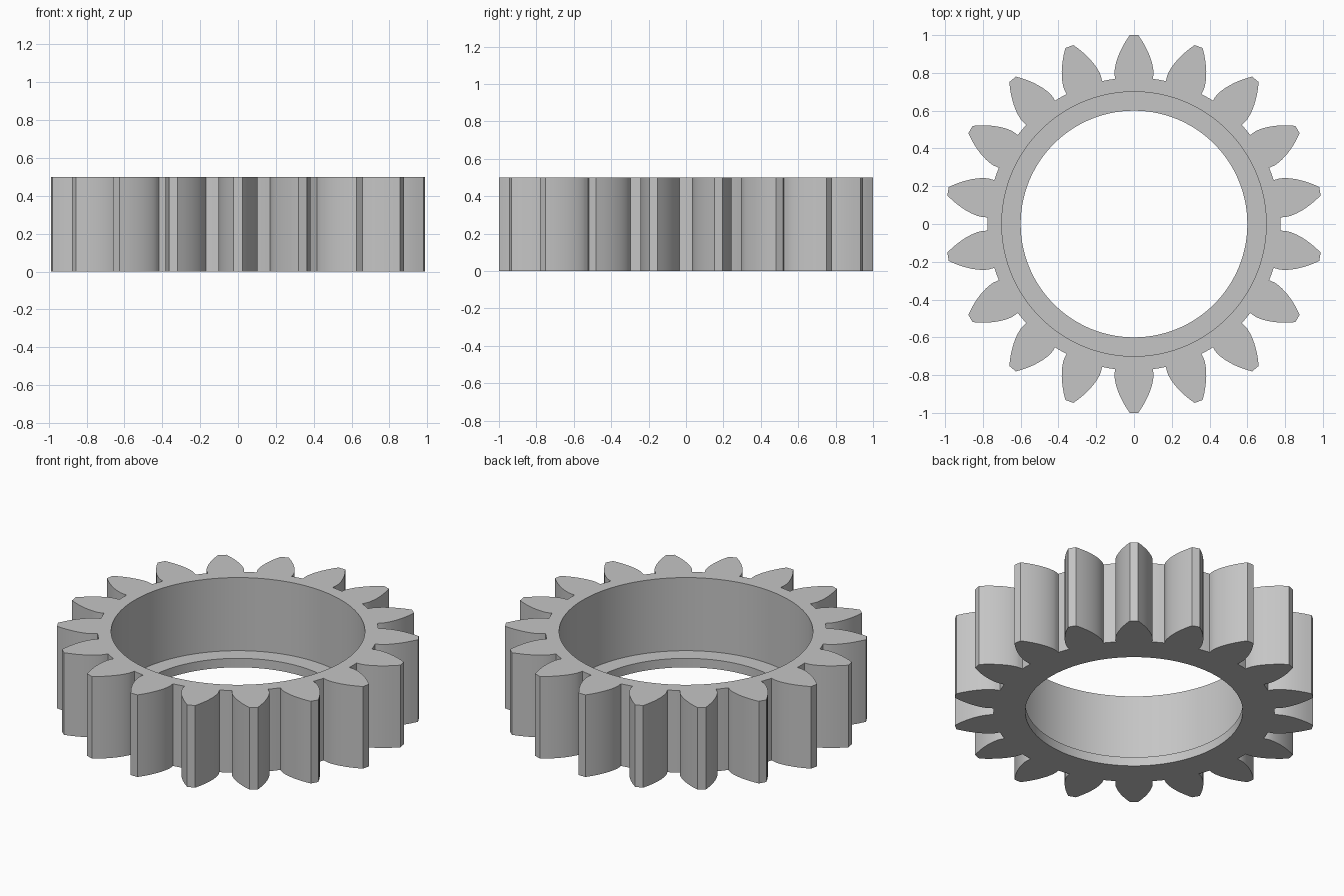
import bpy, bmesh, math

cube = bpy.data.objects.get("Cube")
if cube:
    bpy.data.objects.remove(cube, do_unlink=True)

TEETH = 18
HEIGHT, LEDGE_Z = 0.5, 0.055
R_TIP, R_BASE, R_ROOT = 1.0, 0.8, 0.775
R_BORE, R_LIP = 0.7, 0.6
HALF = math.radians(7.4)          # half angle of a tooth at its base
PITCH = 2 * math.pi / TEETH
FLANK_STEPS, ROOT_STEPS, ARC_STEPS = 10, 3, 8

# Steel material
steel = bpy.data.materials.new("steel grey")
steel.use_nodes = True
colour = (0.56, 0.56, 0.56, 1)
steel.diffuse_color = colour
steel.node_tree.nodes["Principled BSDF"].inputs["Base Color"].default_value = colour


def involute(r):
    """Angle swept by the involute of the base circle at radius r."""
    a = math.acos(R_BASE / r)
    return math.tan(a) - a


# One tooth and the root gap after it, as (radius, angle) pairs
flank = []
for i in range(FLANK_STEPS + 1):
    r = R_BASE + (R_TIP - R_BASE) * (i / FLANK_STEPS) ** 1.5
    flank.append((r, HALF - involute(r)))
sector = [(R_ROOT, -HALF)] + [(r, -a) for r, a in flank]
sector += flank[::-1] + [(R_ROOT, HALF)]
gap = PITCH - 2 * HALF
sector += [(R_ROOT, HALF + gap * i / ROOT_STEPS) for i in range(1, ROOT_STEPS)]


def ring(bm, profile, z):
    """Repeat a polar profile around the axis as a loop of vertices."""
    verts = []
    for t in range(TEETH):
        for r, a in profile:
            ang = math.pi / 2 + t * PITCH + a
            verts.append(bm.verts.new((r * math.cos(ang), r * math.sin(ang), z)))
    return verts


def wall(bm, low, high):
    n = len(low)
    for i in range(n):
        j = (i + 1) % n
        bm.faces.new((low[i], low[j], high[j], high[i]))


def cap(bm, outer, inner):
    """Flat end face, one polygon for each tooth sector."""
    for t in range(TEETH):
        o = [outer[(t * len(sector) + i) % len(outer)] for i in range(len(sector) + 1)]
        k = [inner[(t * ARC_STEPS + i) % len(inner)] for i in range(ARC_STEPS + 1)]
        bm.faces.new(o + k[::-1])


def arc(r):
    return [(r, -HALF + PITCH * i / ARC_STEPS) for i in range(ARC_STEPS)]


# Gear ring with a stepped bore
bm = bmesh.new()
outer_low, outer_high = ring(bm, sector, 0), ring(bm, sector, HEIGHT)
lip_low, lip_high = ring(bm, arc(R_LIP), 0), ring(bm, arc(R_LIP), LEDGE_Z)
bore_low, bore_high = ring(bm, arc(R_BORE), LEDGE_Z), ring(bm, arc(R_BORE), HEIGHT)
wall(bm, outer_low, outer_high)
wall(bm, lip_low, lip_high)
wall(bm, lip_high, bore_low)
wall(bm, bore_low, bore_high)
cap(bm, outer_low, lip_low)
cap(bm, outer_high, bore_high)
bmesh.ops.recalc_face_normals(bm, faces=bm.faces)

mesh = bpy.data.meshes.new("gear_ring")
bm.to_mesh(mesh)
bm.free()
mesh.materials.append(steel)
gear = bpy.data.objects.new("gear_ring", mesh)
bpy.context.collection.objects.link(gear)

bpy.ops.object.select_all(action="DESELECT")
gear.select_set(True)
bpy.context.view_layer.objects.active = gear
bpy.ops.object.shade_smooth_by_angle(angle=math.radians(25))
